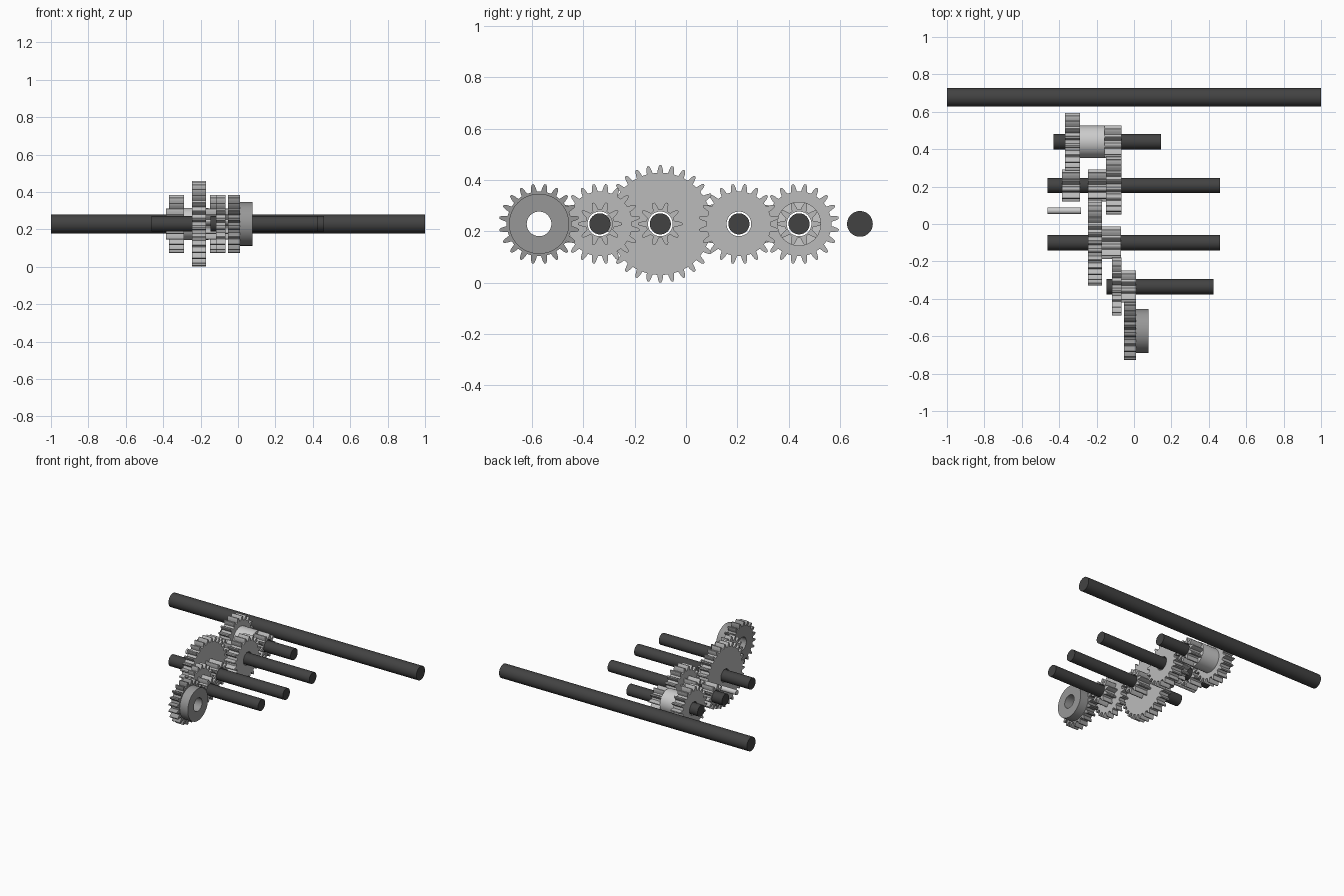
import bpy, bmesh, math

if "Cube" in bpy.data.objects:
    bpy.data.objects.remove(bpy.data.objects["Cube"])

ZC = 0.229      # height of every axle
BORE = 0.048    # gear bore radius
SHAFT_R = 0.041


def material(name, v):
    m = bpy.data.materials.new(name)
    m.diffuse_color = (v, v, v, 1)
    m.use_nodes = True
    m.node_tree.nodes["Principled BSDF"].inputs["Base Color"].default_value = m.diffuse_color
    return m


SHAFT = material("dark shaft grey", 0.055)
GEAR = material("gear grey", 0.50)
SLEEVE = material("light sleeve grey", 0.60)
OUTPUT = material("output gear grey", 0.31)


def circle(r, n=48):
    return [(r * math.cos(2 * math.pi * i / n), r * math.sin(2 * math.pi * i / n)) for i in range(n)]


def gear_outline(teeth, r_out, depth=0.030):
    # rounded tooth: (height fraction, half width)
    half = [(0.0, 0.0115), (0.45, 0.0095), (0.8, 0.0068), (1.0, 0.0035)]
    shape = [(h, -w) for h, w in half] + [(h, w) for h, w in reversed(half)]
    # gap at the top for 10 and 20 teeth, tooth at the top for 30
    phase = math.pi / 2 + (0 if teeth == 30 else math.pi / teeth)
    pts = []
    for t in range(teeth):
        a = phase + 2 * math.pi * t / teeth
        for h, w in shape:
            r = r_out - depth + depth * h
            b = a + w / r
            pts.append((r * math.cos(b), r * math.sin(b)))
    return pts


def extrude(name, outline, x0, x1, y, mat, bore=0.0):
    """Extrude a (y, z) outline along x, with an optional round bore."""
    bm = bmesh.new()
    loops = [outline] + ([circle(bore)] if bore else [])
    for x in (x0, x1):
        edges = []
        for pts in loops:
            vs = [bm.verts.new((x, p[0], p[1])) for p in pts]
            edges += [bm.edges.new((vs[i], vs[(i + 1) % len(vs)])) for i in range(len(vs))]
        if bore:
            bmesh.ops.triangle_fill(bm, edges=edges, use_beauty=True)
        else:
            bm.faces.new(vs)
    # side walls
    bm.verts.ensure_lookup_table()
    total = sum(len(p) for p in loops)
    start = 0
    for pts in loops:
        n = len(pts)
        for i in range(n):
            a, b = start + i, start + (i + 1) % n
            bm.faces.new([bm.verts[k] for k in (a, b, b + total, a + total)])
        start += n
    bmesh.ops.recalc_face_normals(bm, faces=bm.faces)
    mesh = bpy.data.meshes.new(name)
    bm.to_mesh(mesh)
    bm.free()
    mesh.materials.append(mat)
    ob = bpy.data.objects.new(name, mesh)
    ob.location = (0, y, ZC)
    bpy.context.collection.objects.link(ob)
    bpy.ops.object.select_all(action='DESELECT')
    ob.select_set(True)
    bpy.context.view_layer.objects.active = ob
    bpy.ops.object.shade_smooth_by_angle(angle=math.radians(25))
    return ob


# Axle positions along y
Y_IN, Y_B, Y_C, Y_D, Y_OUT = 0.44, 0.206, -0.10, -0.335, -0.572

# Shafts: name, x start, x end, y, radius, material
for name, x0, x1, y, r, m in [
    ("long_axle", -1.0, 1.0, 0.677, 0.050, SHAFT),
    ("input_shaft", -0.43, 0.145, Y_IN, SHAFT_R, SHAFT),
    ("second_shaft", -0.463, 0.46, Y_B, SHAFT_R, SHAFT),
    ("third_shaft", -0.463, 0.46, Y_C, SHAFT_R, SHAFT),
    ("fourth_shaft", -0.147, 0.425, Y_D, SHAFT_R, SHAFT),
    ("small_pin", -0.462, -0.284, 0.071, 0.018, SLEEVE),
]:
    extrude(name, circle(r), x0, x1, y, m)

# Gears: name, teeth, x start, x end, y, material
RADIUS = {10: 0.086, 20: 0.156, 30: 0.229}
for name, teeth, x0, x1, y, m in [
    ("input_large_gear", 20, -0.37, -0.29, Y_IN, GEAR),
    ("input_pinion", 10, -0.157, -0.067, Y_IN, GEAR),
    ("second_left_pinion", 10, -0.385, -0.29, Y_B, GEAR),
    ("second_middle_pinion", 10, -0.245, -0.15, Y_B, GEAR),
    ("second_large_gear", 20, -0.15, -0.067, Y_B, GEAR),
    ("third_large_gear", 30, -0.245, -0.172, Y_C, GEAR),
    ("third_pinion", 10, -0.172, -0.07, Y_C, GEAR),
    ("fourth_large_gear", 20, -0.118, -0.068, Y_D, GEAR),
    ("fourth_pinion", 10, -0.068, 0.012, Y_D, GEAR),
    ("output_gear", 20, -0.053, 0.012, Y_OUT, OUTPUT),
]:
    extrude(name, gear_outline(teeth, RADIUS[teeth]), x0, x1, y, m, BORE)

# Sleeve between the input gears and hub of the output gear
extrude("input_sleeve", circle(0.086), -0.29, -0.157, Y_IN, SLEEVE, BORE)
extrude("output_hub", circle(0.117), 0.012, 0.077, Y_OUT, OUTPUT, BORE)
